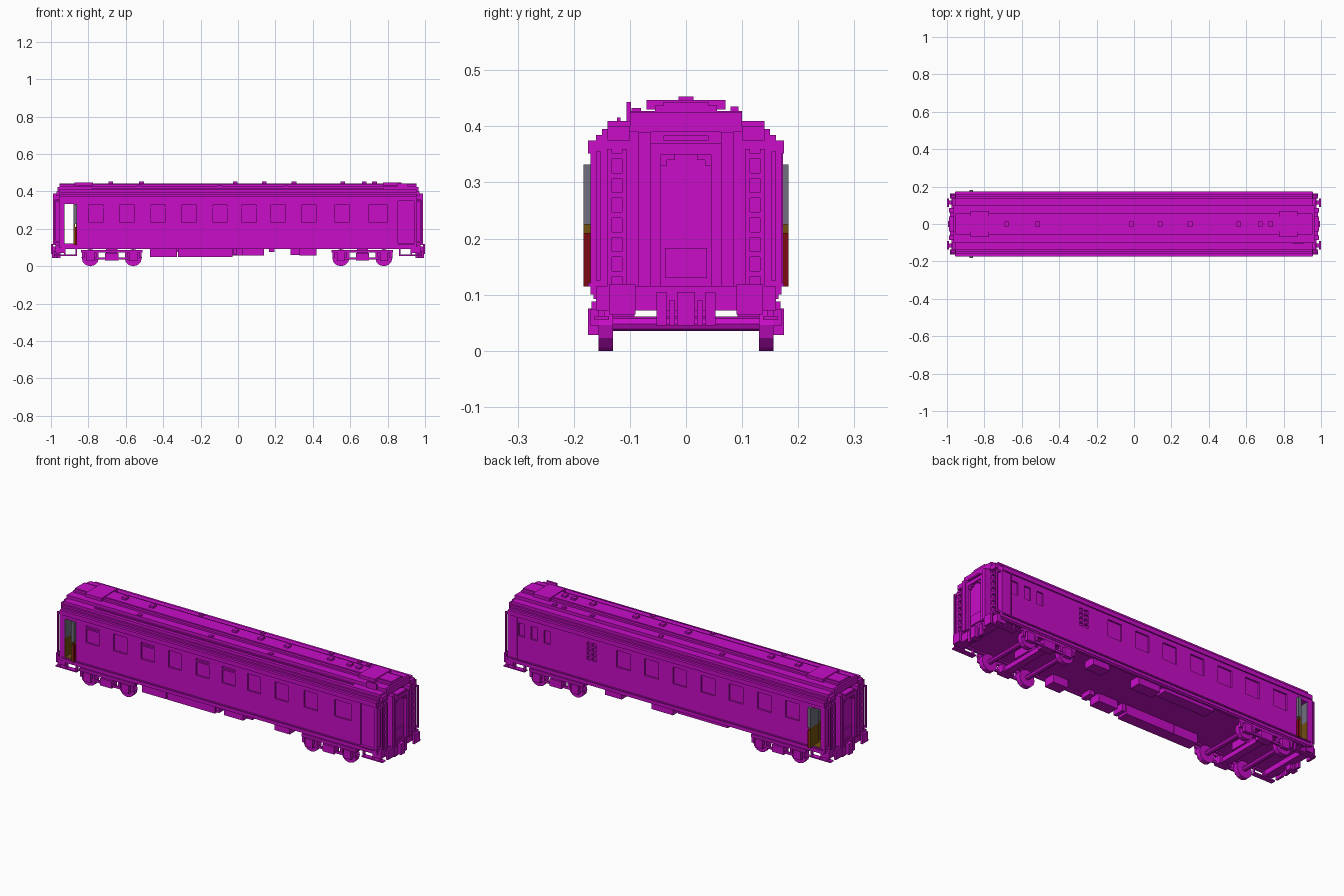
import bpy, bmesh, math
from itertools import product
from mathutils import Matrix, Vector

default_cube = bpy.data.objects.get("Cube")
if default_cube:
    bpy.data.objects.remove(default_cube, do_unlink=True)


def make_material(name, red, green, blue):
    material = bpy.data.materials.new(name)
    material.use_nodes = True
    colour = (red, green, blue, 1)
    material.diffuse_color = colour
    material.node_tree.nodes["Principled BSDF"].inputs["Base Color"].default_value = colour
    return material


magenta = make_material("magenta paint", .58, .004, .58)
grey = make_material("slate grey", .16, .16, .21)
olive = make_material("olive brown", .17, .08, .005)
dark_red = make_material("dark red", .2, .003, .006)


def finish(name, mesh_builder, material):
    mesh = bpy.data.meshes.new(name)
    mesh_builder.to_mesh(mesh)
    mesh_builder.free()
    mesh.materials.append(material)
    result = bpy.data.objects.new(name, mesh)
    bpy.context.collection.objects.link(result)
    return result


def part(name, blocks, mirror="", material=magenta):
    """One object of blocks, each an x, y and z range, optionally mirrored in x or y."""
    builder = bmesh.new()
    signs_x = (1, -1) if "x" in mirror else (1,)
    signs_y = (1, -1) if "y" in mirror else (1,)
    for block, sign_x, sign_y in product(blocks, signs_x, signs_y):
        centre = Vector([(low + high) / 2 for low, high in block])
        size = [abs(high - low) for low, high in block]
        centre.x *= sign_x
        centre.y *= sign_y
        matrix = Matrix.Translation(centre) @ Matrix.Diagonal((*size, 1))
        bmesh.ops.create_cube(builder, size=1, matrix=matrix)
    return finish(name, builder, material)


def around(centre, half):
    return (centre - half, centre + half)


def cylinders(name, centres, radius, length, sides):
    """Cylinders lying along y."""
    builder = bmesh.new()
    turn = Matrix.Rotation(math.pi / 2, 4, "X")
    for centre in centres:
        bmesh.ops.create_cone(builder, cap_ends=True, segments=sides, radius1=radius, radius2=radius,
                              depth=length, matrix=Matrix.Translation(centre) @ turn)
    return finish(name, builder, magenta)


# Side walls with recessed windows, doors and an open entrance
full_length = (-.945, .955)
walls = part("body_walls", [(full_length, (-.168, .168), (.1, .36))])
front_skin, back_skin = (-.2, -.159), (.159, .2)
window_height = (.237, .328)
front_windows = [-.76, -.593, -.427, -.262, -.096, .06, .214, .38, .556]
back_windows = [.26 - .17 * index for index in range(7)]
cuts = [(around(x, .04), front_skin, window_height) for x in front_windows]
cuts += [(around(.748, .05), front_skin, window_height)]
cuts += [(around(x, .042), back_skin, window_height) for x in back_windows]
cuts += [(around(.72 + .077 * index, .019), back_skin, (.25, .32)) for index in range(3)]
cuts += [(around(.45 + column, .012), back_skin, around(.24 + .026 * row, .009))
         for column in (-.016, .016) for row in range(4)]
cuts += [((.855, .94), front_skin, (.11, .35))]
cuts += [((-.93, -.86), (-.3, .3), (.12, .332))]
cutter = part("opening_cutter", cuts)
cutter.hide_render = True
boolean = walls.modifiers.new("openings", "BOOLEAN")
boolean.operation = "DIFFERENCE"
boolean.solver = "EXACT"
boolean.object = cutter
graph = bpy.context.evaluated_depsgraph_get()
cut_mesh = bpy.data.meshes.new_from_object(walls.evaluated_get(graph))
walls.modifiers.clear()
walls.data = cut_mesh
bpy.data.objects.remove(cutter, do_unlink=True)

# Trim on the walls
part("window_blinds", [(around(front_windows[index], .04), (-.166, -.158), (.308, .316))
                       for index in (0, 2, 4, 5)])
part("lower_sill", [(full_length, (.15, .175), (.115, .121)),
                    (full_length, (.15, .165), (.092, .115))], "y")
part("corner_seam", [((.898, .903), (.165, .173), (.12, .355))])

# Open entrance: lining and folded door leaves
for name, material, heights in (("upper", grey, (.225, .332)), ("lower", olive, (.12, .225))):
    part("entrance_lining_" + name, [((-.931, -.927), (-.165, .165), heights),
                                     ((-.866, -.859), (-.165, .165), heights)], material=material)
part("entrance_floor", [((-.93, -.86), (-.165, .165), (.118, .123))], material=olive)
leaf_depth = (.11, .183)
part("door_leaf_window", [((-.88, -.862), leaf_depth, (.225, .332))], "y", grey)
part("door_leaf_inside", [((-.88, -.871), leaf_depth, (.115, .225))], "y", olive)
part("door_leaf_outside", [((-.871, -.862), leaf_depth, (.115, .21))], "y", dark_red)

# Stepped roof
half_profile = [(.175, .352), (.175, .375), (.16, .375), (.16, .385), (.15, .385), (.15, .395),
                (.14, .395), (.14, .41), (.1, .41), (.1, .427), (.055, .427), (.055, .437),
                (.04, .437), (.04, .443)]
profile = half_profile + [(-y, z) for y, z in reversed(half_profile)]
builder = bmesh.new()
roof_end = builder.faces.new([builder.verts.new((-.955, y, z)) for y, z in profile])
extruded = bmesh.ops.extrude_face_region(builder, geom=[roof_end])["geom"]
bmesh.ops.translate(builder, vec=(1.91, 0, 0),
                    verts=[item for item in extruded if isinstance(item, bmesh.types.BMVert)])
bmesh.ops.recalc_face_normals(builder, faces=builder.faces)
finish("stepped_roof", builder, magenta)

# Roof panels, rails and vents
part("roof_end_panel", [((.775, .875), (-.07, .07), (.43, .447))], "x")
part("roof_rail", [((-.78, .78), (-.123, -.117), (.41, .416))])
part("end_roof_lip", [((.955, .965), (-.1, .1), (.39, .425)),
                      ((.955, .97), (.1, .14), (.375, .4))], "xy")
ridge_vents = [-.68, -.515, -.015, .14, .3, .56, .675, .73]
part("ridge_vents", [(around(x, .013), (-.013, .013), (.44, .453)) for x in ridge_vents])
part("back_roof_vents", [(around(x, .011), (.079, .094), (.42, .435))
                         for x in (-.28, .09, .505, .675, .73)])
part("front_roof_vents", [(around(x, .011), (-.097, -.08), (.42, .433)) for x in (-.53, -.1, .26)])
part("roof_bracket", [((.85, .91), (-.106, -.098), (.41, .443)),
                      ((.85, .91), (-.098, -.08), (.42, .427))])

# Gangways on both ends
part("gangway_core", [((.94, .97), (-.085, .085), (.115, .365))], "x")
part("gangway_frame", [((.95, .99), (.062, .085), (.115, .39)),
                       ((.95, .985), (.045, .062), (.115, .35))], "xy")
part("gangway_lintel", [((.95, .985), (-.062, .062), (.35, .37)),
                        ((.95, .99), (-.04, .04), (.375, .384))], "x")
part("end_door_arch", [((.965, .98), (.02, .046), (.34, .352)),
                       ((.965, .98), (.034, .046), (.33, .34))], "xy")
part("end_door_panel", [((.968, .976), (-.037, .037), (.13, .183))], "x")

# Corner posts with rungs and handrails
post_x = (.95, .975)
part("corner_posts", [(post_x, (.105, .114), (.115, .36)), (post_x, (.132, .141), (.115, .36))], "xy")
part("corner_rungs", [(post_x, (.112, .134), around(.137 + .035 * index, .005))
                      for index in range(7)], "xy")
part("end_corner_wall", [((.94, .957), (.085, .17), (.1, .37))], "xy")
part("end_handrails", [((.972, .98), (.152, .16), (.13, .35)),
                       ((.95, .98), (.152, .16), (.125, .135)),
                       ((.95, .98), (.152, .16), (.345, .355))], "xy")

# Buffer beams, buffers and couplers
part("buffer_beam", [((.93, .975), (-.16, .16), (.072, .115))], "x")
part("buffers", [((.97, .99), (.105, .125), (.08, .105)),
                 ((.988, 1), (.09, .137), (.065, .118))], "xy")
part("coupler", [((.95, .995), (-.016, .016), (.045, .105))], "x")
part("brake_hoses", [((.97, .982), (.035, .053), (.045, .105)),
                     ((.965, .98), (.02, .03), (.045, .09))], "xy")

# Footsteps below the corner doors
part("footsteps", [(around(x, .004), (.145, .157), (.055, .1)) for x in (.865, .925, .965)]
     + [((.86, .985), (.137, .163), (.055, .062))], "xy")

# Equipment boxes under the floor
front_row, back_row = (-.155, -.092), (.092, .155)
part("front_equipment", [((-.47, -.325), front_row, (.05, .1)),
                         ((-.32, -.03), front_row, (.05, .1)),
                         ((-.025, -.005), front_row, (.06, .1)),
                         ((.025, .14), front_row, (.057, .1)),
                         ((.165, .195), front_row, (.075, .1)),
                         ((.33, .42), front_row, (.057, .1))])
part("back_equipment", [((-.36, -.06), back_row, (.075, .1)),
                        ((-.03, .1), back_row, (.057, .1)),
                        ((.28, .38), back_row, (.06, .1))])

# Bogies
for name, middle in (("right", -.675), ("left", .665)):
    axles = (middle - .115, middle + .115)
    cylinders(name + "_wheels", [(x, side * .143, .046) for x in axles for side in (1, -1)],
              .046, .026, 12)
    cylinders(name + "_axles", [(x, 0, .048) for x in axles], .013, .28, 8)
    part(name + "_bogie_frame", [(around(middle, .165), (.156, .168), (.073, .088)),
                                 (around(middle, .1), (.156, .166), (.035, .047)),
                                 (around(middle, .035), (.13, .174), (.03, .07))], "y")
    part(name + "_axle_boxes", [(around(x, .022), (.153, .175), (.028, .075)) for x in axles], "y")
    part(name + "_springs", [(around(x + offset, .007), (.155, .17), (.045, .075))
                             for x in axles for offset in (-.038, .038)], "y")
    part(name + "_bolster", [(around(middle, .02), (-.15, .15), (.036, .061)),
                             (around(middle, .03), (-.05, .05), (.06, .1))])
